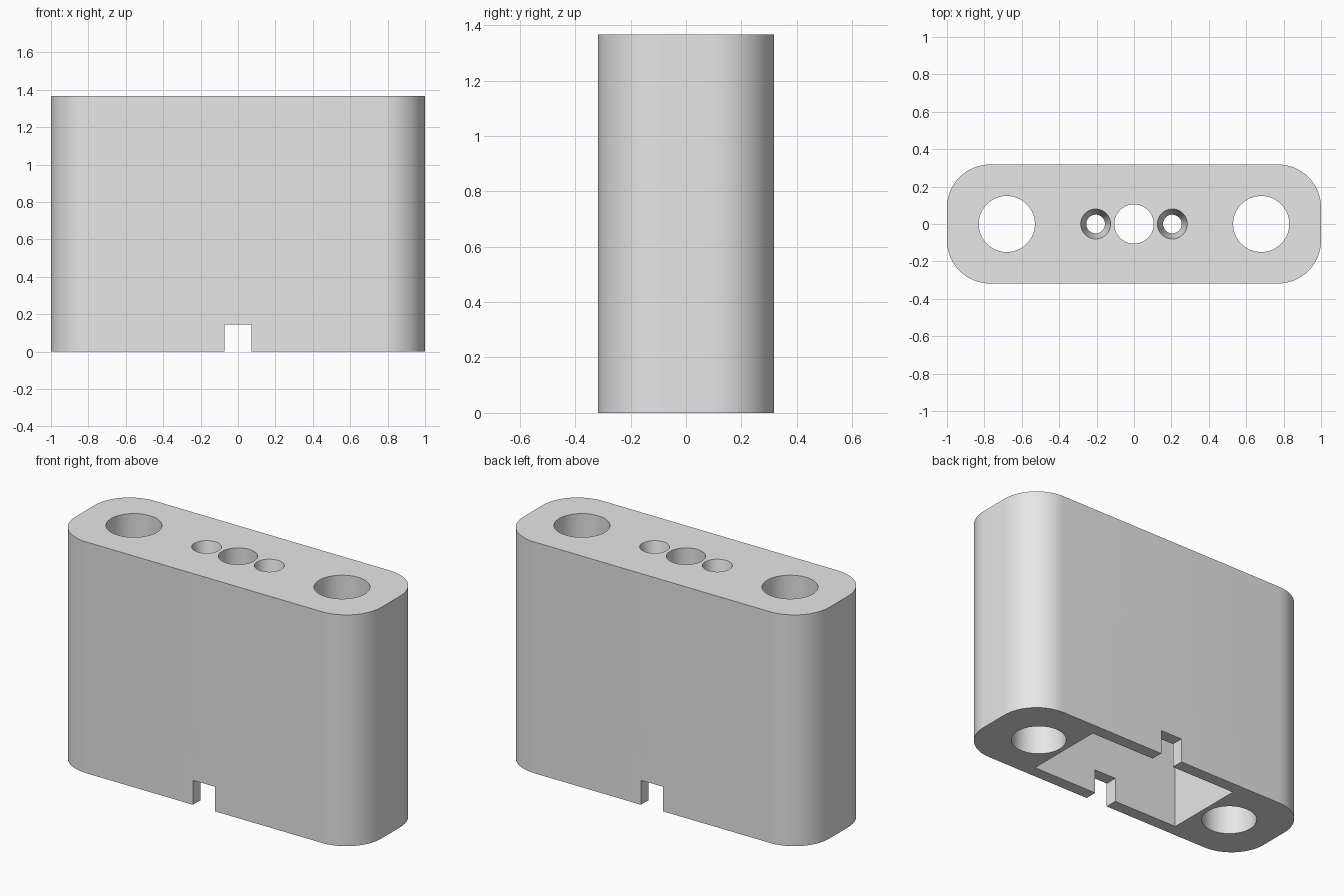
import bpy, bmesh, math

cube = bpy.data.objects.get("Cube")
if cube:
    bpy.data.objects.remove(cube, do_unlink=True)

HEIGHT = 1.366
HALF_DEPTH = 0.318
CORNER = 0.23
PLATE = 0.15

grey = bpy.data.materials.new("plain grey")
grey.use_nodes = True
colour = (0.8, 0.8, 0.8, 1)
grey.diffuse_color = colour
grey.node_tree.nodes["Principled BSDF"].inputs["Base Color"].default_value = colour


def make_object(name, bm):
    bmesh.ops.recalc_face_normals(bm, faces=bm.faces)
    mesh = bpy.data.meshes.new(name)
    bm.to_mesh(mesh)
    bm.free()
    obj = bpy.data.objects.new(name, mesh)
    bpy.context.collection.objects.link(obj)
    mesh.materials.append(grey)
    return obj


def prism(name, points, z0, z1):
    bm = bmesh.new()
    face = bm.faces.new([bm.verts.new((x, y, z0)) for x, y in points])
    top = bmesh.ops.extrude_face_region(bm, geom=[face])["geom"]
    verts = [v for v in top if isinstance(v, bmesh.types.BMVert)]
    bmesh.ops.translate(bm, verts=verts, vec=(0, 0, z1 - z0))
    return make_object(name, bm)


def box(name, hx, hy, z0, z1):
    return prism(name, [(-hx, -hy), (hx, -hy), (hx, hy), (-hx, hy)], z0, z1)


def bore(name, x, r_low, r_high, z0, z1):
    bm = bmesh.new()
    bmesh.ops.create_cone(bm, cap_ends=True, segments=64, radius1=r_low,
                          radius2=r_high, depth=z1 - z0)
    bmesh.ops.translate(bm, verts=bm.verts, vec=(x, 0, (z0 + z1) / 2))
    return make_object(name, bm)


# Rounded block
outline = []
for quarter, (sx, sy) in enumerate([(1, 1), (-1, 1), (-1, -1), (1, -1)]):
    for i in range(17):
        a = (quarter + i / 16) * math.pi / 2
        outline.append((sx * (1 - CORNER) + CORNER * math.cos(a),
                        sy * (HALF_DEPTH - CORNER) + CORNER * math.sin(a)))
body = prism("block_body", outline, 0, HEIGHT)

# Underside pocket, cable notch and centre bore
cutters = [
    box("pocket_cutter", 0.5, 0.245, -0.1, HEIGHT - PLATE),
    box("notch_cutter", 0.072, 0.5, -0.2, 0.145),
    bore("centre_bore_cutter", 0, 0.105, 0.105, 1, HEIGHT + 0.1),
]

# Large through bores and small tapered holes on both sides
for side, s in (("left", 1), ("right", -1)):
    cutters.append(bore(side + "_bore_cutter", s * 0.68, 0.15, 0.15, -0.1, HEIGHT + 0.1))
    slope = (0.08 - 0.05) / PLATE
    cutters.append(bore(side + "_taper_cutter", s * 0.205, 0.05 - slope * 0.03,
                        0.08 + slope * 0.03, HEIGHT - PLATE - 0.03, HEIGHT + 0.03))

for cutter in cutters:
    cutter.hide_render = True
    mod = body.modifiers.new(cutter.name, "BOOLEAN")
    mod.operation = "DIFFERENCE"
    mod.solver = "EXACT"
    mod.object = cutter

# Apply the cuts, then drop the cutters
bpy.ops.object.select_all(action="DESELECT")
body.select_set(True)
bpy.context.view_layer.objects.active = body
for mod in list(body.modifiers):
    bpy.ops.object.modifier_apply(modifier=mod.name)
for cutter in cutters:
    bpy.data.objects.remove(cutter, do_unlink=True)
bpy.ops.object.shade_smooth_by_angle(angle=math.radians(30))
